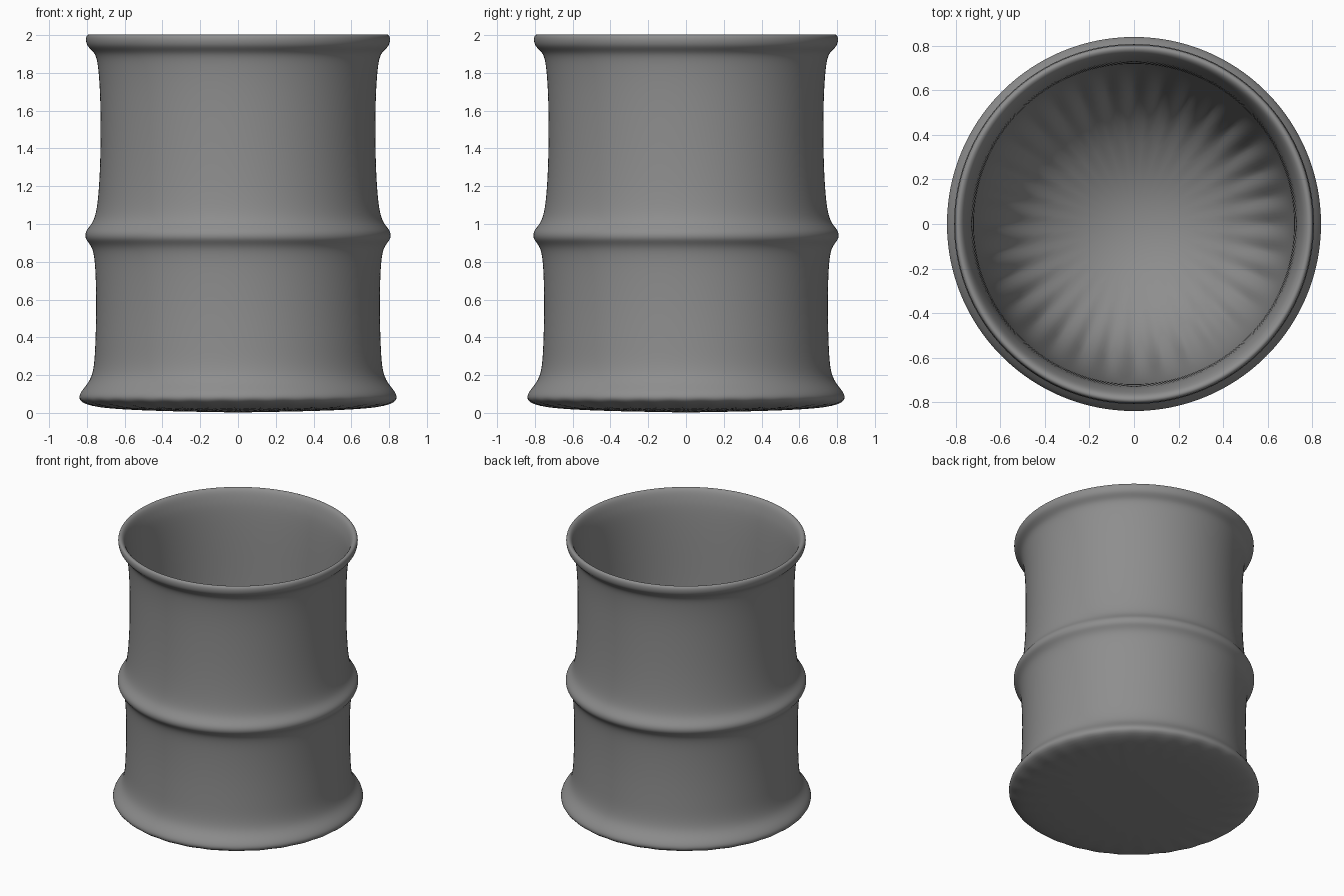
import bpy, bmesh, math

if "Cube" in bpy.data.objects:
    bpy.data.objects.remove(bpy.data.objects["Cube"])

SIDES = 32

# Cage rings (radius, height): base flare, lower wall, middle bead, upper wall, rim, inside
PROFILE = [
    (0.84, 0.00), (0.86, 0.105), (0.77, 0.17), (0.76, 0.35), (0.754, 0.55),
    (0.758, 0.75), (0.77, 0.88), (0.815, 0.915), (0.815, 0.965), (0.765, 1.01),
    (0.745, 1.12), (0.734, 1.30), (0.731, 1.50), (0.734, 1.70), (0.745, 1.84),
    (0.76, 1.91), (0.81, 1.94), (0.813, 2.006), (0.775, 2.006),
    (0.75, 1.94), (0.72, 1.78), (0.71, 0.06),
]


def lathe(name, profile, sides):
    bm = bmesh.new()
    rings = [[bm.verts.new((r * math.cos(2 * math.pi * i / sides),
                            r * math.sin(2 * math.pi * i / sides), z))
              for i in range(sides)] for r, z in profile]
    for a, b in zip(rings, rings[1:]):
        for i in range(sides):
            j = (i + 1) % sides
            bm.faces.new((a[i], a[j], b[j], b[i]))
    # One-piece underside and inner floor, rounded by the subdivision
    bm.faces.new(rings[0][::-1])
    bm.faces.new(rings[-1])
    for f in bm.faces:
        f.smooth = True
    mesh = bpy.data.meshes.new(name)
    bm.to_mesh(mesh)
    bm.free()
    obj = bpy.data.objects.new(name, mesh)
    bpy.context.collection.objects.link(obj)
    return obj


# Open barrel with rounded bands
barrel = lathe("open_barrel", PROFILE, SIDES)
sub = barrel.modifiers.new("smooth_surface", 'SUBSURF')
sub.levels = 3
sub.render_levels = 3

# Dark grey finish
dark = bpy.data.materials.new("dark_grey")
dark.diffuse_color = (0.27, 0.27, 0.27, 1)
dark.use_nodes = True
dark.node_tree.nodes["Principled BSDF"].inputs["Base Color"].default_value = dark.diffuse_color
barrel.data.materials.append(dark)
